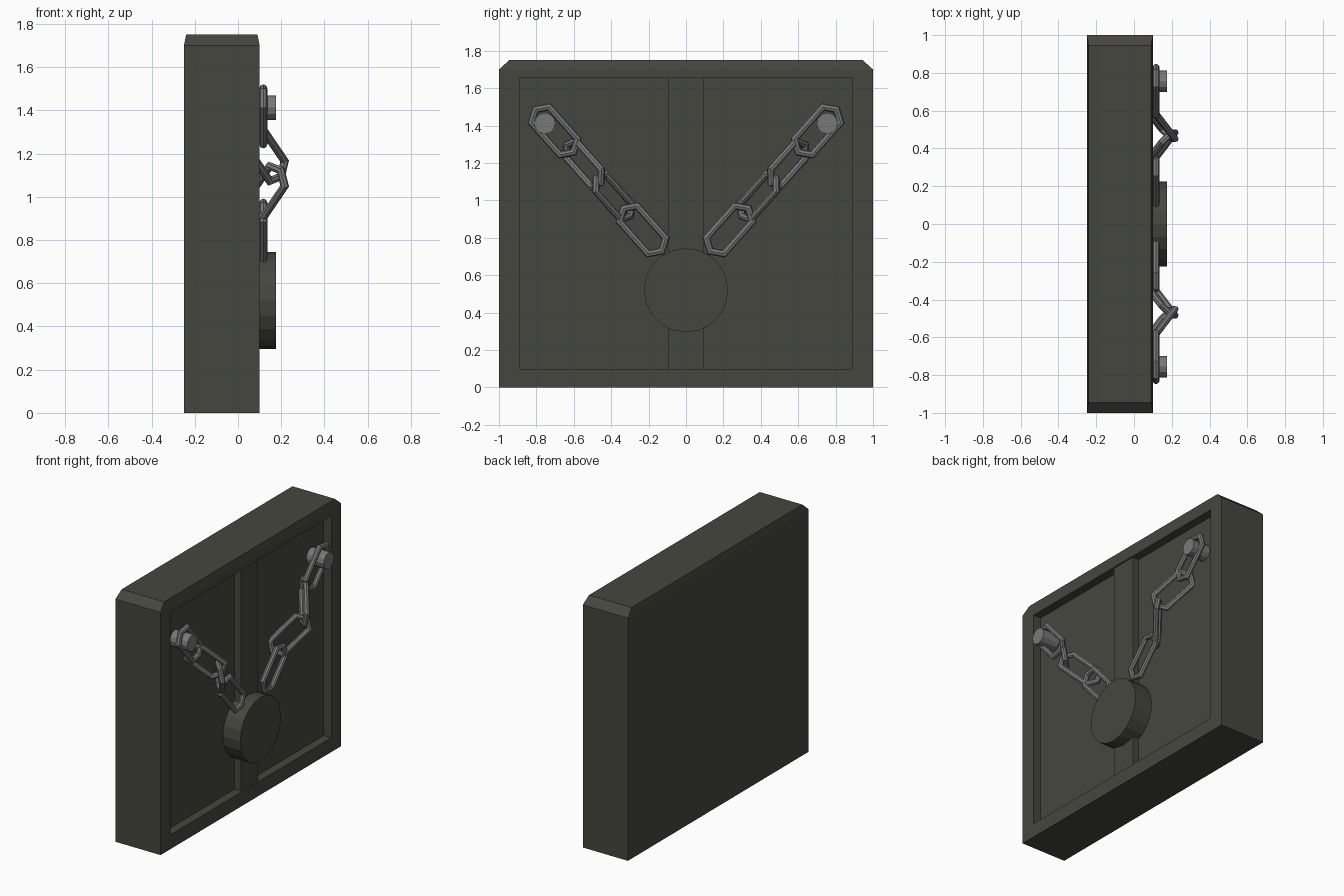
import bpy, bmesh, math
from mathutils import Matrix, Vector

cube = bpy.data.objects.get("Cube")
if cube:
    bpy.data.objects.remove(cube, do_unlink=True)


def material(name, rgb):
    mat = bpy.data.materials.new(name)
    mat.use_nodes = True
    mat.diffuse_color = (*rgb, 1)
    mat.node_tree.nodes["Principled BSDF"].inputs["Base Color"].default_value = (*rgb, 1)
    return mat


stone = material("dark stone", (0.062, 0.062, 0.05))
metal = material("grey metal", (0.19, 0.19, 0.195))


def make_object(name, bm, mat):
    bmesh.ops.recalc_face_normals(bm, faces=bm.faces)
    mesh = bpy.data.meshes.new(name)
    bm.to_mesh(mesh)
    bm.free()
    mesh.materials.append(mat)
    obj = bpy.data.objects.new(name, mesh)
    bpy.context.collection.objects.link(obj)
    return obj


def box(name, low, high, mat):
    bm = bmesh.new()
    bmesh.ops.create_cube(bm, size=1)
    for v in bm.verts:
        v.co = [high[i] if v.co[i] > 0 else low[i] for i in range(3)]
    return make_object(name, bm, mat)


def disc(name, y, z, radius, x0, x1, sides, mat):
    """Cylinder along x."""
    bm = bmesh.new()
    place = Matrix.Translation(((x0 + x1) / 2, y, z)) @ Matrix.Rotation(math.pi / 2, 4, 'Y')
    bmesh.ops.create_cone(bm, cap_ends=True, segments=sides, radius1=radius,
                          radius2=radius, depth=x1 - x0, matrix=place)
    return make_object(name, bm, mat)


# Slab with a bevelled top and a recessed front panel
BACK, FRONT, FLOOR = -0.25, 0.10, 0.04
bm = bmesh.new()
bmesh.ops.create_cube(bm, size=1)
for v in bm.verts:
    v.co = (FRONT if v.co.x > 0 else BACK, math.copysign(1, v.co.y), 1.70 if v.co.z > 0 else 0)
bm.normal_update()
top = max(bm.faces, key=lambda f: f.normal.z)
crown = bmesh.ops.extrude_face_region(bm, geom=[top])["geom"]
bm.faces.remove(top)
for v in (g for g in crown if isinstance(g, bmesh.types.BMVert)):
    v.co = (0.09 if v.co.x > 0 else -0.24, math.copysign(0.945, v.co.y), 1.75)
bm.normal_update()
panel = max(bm.faces, key=lambda f: f.normal.x)
bmesh.ops.inset_region(bm, faces=[panel], thickness=0.05)
for v in panel.verts:
    v.co = (FRONT, math.copysign(0.89, v.co.y), 1.655 if v.co.z > 0.8 else 0.1)
inner = bmesh.ops.extrude_face_region(bm, geom=[panel])["geom"]
bm.faces.remove(panel)
for v in (g for g in inner if isinstance(g, bmesh.types.BMVert)):
    v.co.x = FLOOR
make_object("slab", bm, stone)

# Centre bar and round boss
box("centre_bar", (FLOOR - 0.02, -0.095, 0.09), (0.09, 0.095, 1.66), stone)
disc("round_boss", 0, 0.52, 0.225, FLOOR - 0.01, 0.175, 20, stone)


# Chain links: hexagonal loops of mitred tube
def link(name, centre, axis, across):
    axis, across = Vector(axis).normalized(), Vector(across)
    across = (across - axis * across.dot(axis)).normalized()
    normal = axis.cross(across)
    half, tip, width, radius, sides = 0.115, 0.153, 0.063, 0.019, 8
    path = [Vector(p) for p in ((tip, 0), (half, width), (-half, width),
                                (-tip, 0), (-half, -width), (half, -width))]
    bm = bmesh.new()
    rings = []
    for i, p in enumerate(path):
        before = (p - path[i - 1]).normalized()
        after = (path[(i + 1) % len(path)] - p).normalized()
        out = (before - after).normalized()
        mitre = radius / math.sqrt((1 + before.dot(after)) / 2)
        ring = []
        for k in range(sides):
            t = math.tau * k / sides
            q = p + out * mitre * math.cos(t)
            ring.append(bm.verts.new(Vector(centre) + axis * q.x + across * q.y
                                     + normal * radius * math.sin(t)))
        rings.append(ring)
    for i, ring in enumerate(rings):
        nxt = rings[(i + 1) % len(rings)]
        for k in range(sides):
            m = (k + 1) % sides
            bm.faces.new((ring[k], ring[m], nxt[m], nxt[k]))
    make_object(name, bm, metal)


first, last = Vector((0.117, 0.703, 1.372)), Vector((0.117, 0.232, 0.843))
run = (last - first).normalized()
out = Vector((1, 0, 0))
side_dir = run.cross(out)
pitch, roll = math.radians(27), math.radians(38)
for side, s in (("left", 1), ("right", -1)):
    # The two middle links lean out from the panel and roll opposite ways
    for i, lean in enumerate((0, 1, -1, 0)):
        centre = first.lerp(last, i / 3) + out * 0.012 * abs(lean)
        axis = run * math.cos(pitch * lean) + out * math.sin(pitch * lean)
        normal = out * math.cos(pitch * lean) - run * math.sin(pitch * lean)
        inward = side_dir if side_dir.z > 0 else -side_dir
        across = inward * math.cos(roll * lean) + normal * math.sin(roll * lean)
        flip = Vector((1, s, 1))
        link(f"{side}_chain_link_{i + 1}", centre * flip, axis * flip, across * flip)
    disc(f"{side}_bolt", s * 0.755, 1.412, 0.057, FLOOR - 0.01, 0.175, 12, metal)
